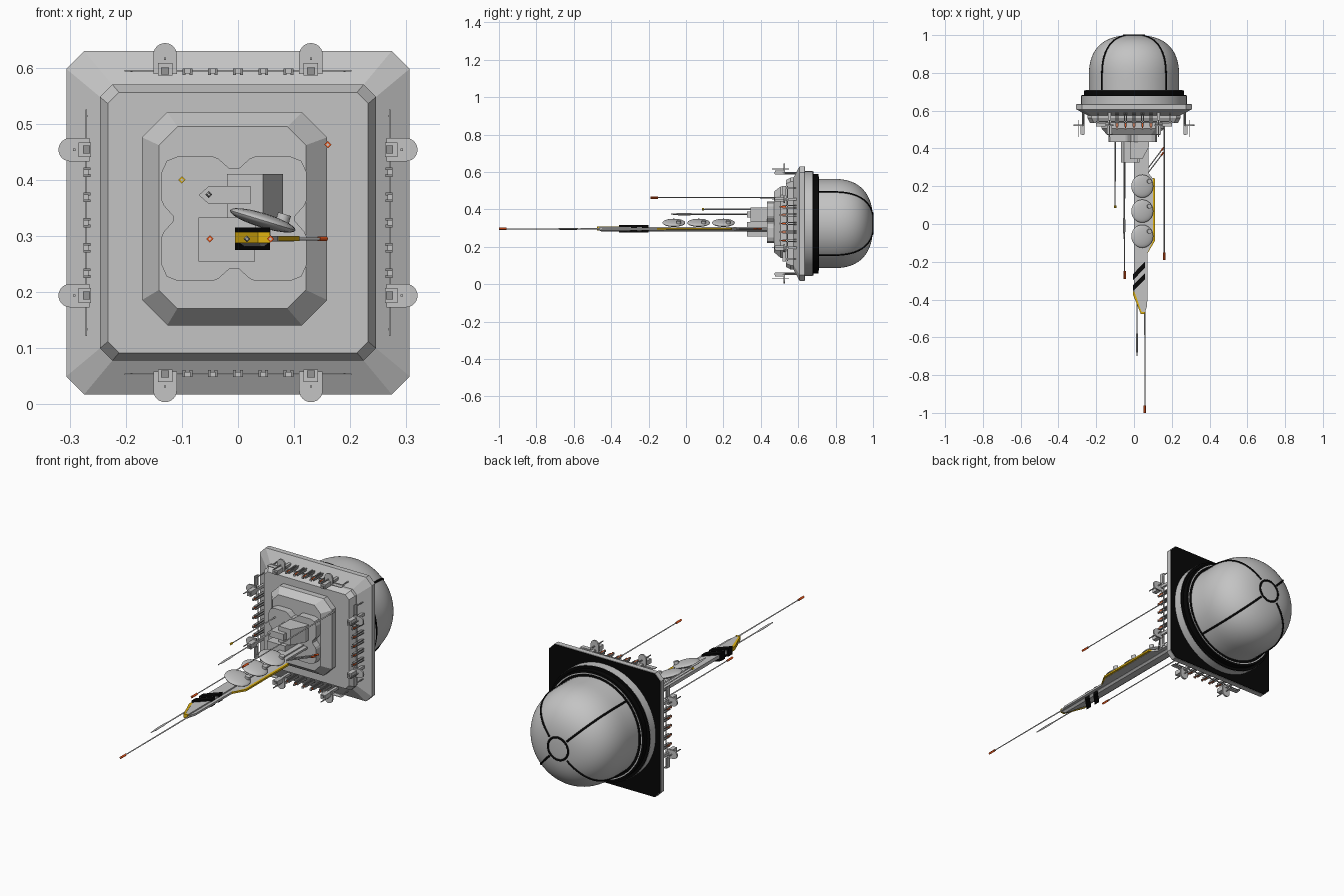
import bpy, bmesh, math
from mathutils import Matrix, Vector

cube = bpy.data.objects.get("Cube")
if cube:
    bpy.data.objects.remove(cube, do_unlink=True)


def material(name, r, g, b):
    m = bpy.data.materials.new(name)
    m.use_nodes = True
    m.diffuse_color = (r, g, b, 1)
    m.node_tree.nodes["Principled BSDF"].inputs["Base Color"].default_value = (r, g, b, 1)
    return m


GREY = material("light grey", .55, .55, .55)
MID = material("mid grey", .3, .3, .3)
BLACK = material("black", .002, .002, .002)
YELLOW = material("yellow", .75, .45, .005)
ORANGE = material("orange", .8, .09, .01)
CZ = .324  # height of the hull axis


def finish(name, bm, mat, xf=None, smooth=False):
    bmesh.ops.remove_doubles(bm, verts=bm.verts, dist=1e-5)
    bmesh.ops.recalc_face_normals(bm, faces=bm.faces)
    me = bpy.data.meshes.new(name)
    bm.to_mesh(me)
    bm.free()
    ob = bpy.data.objects.new(name, me)
    bpy.context.collection.objects.link(ob)
    me.materials.append(mat)
    if xf:
        ob.matrix_world = xf
    if smooth:
        bpy.ops.object.select_all(action="DESELECT")
        ob.select_set(True)
        bpy.context.view_layer.objects.active = ob
        bpy.ops.object.shade_smooth_by_angle(angle=math.radians(35))
    return ob


def loft(name, rings, mat, xf=None, smooth=False):
    """Skin a stack of rings with equal point counts and cap both ends."""
    bm = bmesh.new()
    vs = [[bm.verts.new(p) for p in ring] for ring in rings]
    n = len(vs[0])
    for a, b in zip(vs, vs[1:]):
        for i in range(n):
            j = (i + 1) % n
            bm.faces.new((a[i], a[j], b[j], b[i]))
    bm.faces.new(vs[0])
    bm.faces.new(vs[-1])
    return finish(name, bm, mat, xf, smooth)


def at_y(pts, y):
    return [(x, y, z) for x, z in pts]


def at_z(pts, z):
    return [(x, y, z) for x, y in pts]


def rect(x0, x1, z0, z1):
    return [(x0, z0), (x1, z0), (x1, z1), (x0, z1)]


def box(name, x0, x1, y0, y1, z0, z1, mat, xf=None):
    r = rect(x0, x1, z0, z1)
    return loft(name, [at_y(r, y0), at_y(r, y1)], mat, xf)


def mirrored(quarter, cx, cz):
    """Repeat a quarter outline in all four quadrants."""
    q, r = quarter, quarter[::-1]
    pts = q + [(x, -z) for x, z in r] + [(-x, -z) for x, z in q] + [(-x, z) for x, z in r]
    return [(x + cx, z + cz) for x, z in pts]


def octagon(w, h, c, cx=0, cz=CZ):
    return mirrored([(w - c, h), (w, h - c)], cx, cz)


def lathe(name, profile, mat, x=0, z=CZ, seg=64, smooth=True):
    rings = []
    for r, y in profile:
        r = max(r, 2e-4)
        rings.append([(x + r * math.cos(2 * math.pi * i / seg), y,
                       z + r * math.sin(2 * math.pi * i / seg)) for i in range(seg)])
    return loft(name, rings, mat, None, smooth)


def tube(name, pts, r, mat, cyclic=False):
    cu = bpy.data.curves.new(name, "CURVE")
    cu.dimensions = "3D"
    cu.bevel_depth = r
    cu.bevel_resolution = 1
    cu.use_fill_caps = True
    sp = cu.splines.new("POLY")
    sp.points.add(len(pts) - 1)
    for p, c in zip(sp.points, pts):
        p.co = (*c, 1)
    sp.use_cyclic_u = cyclic
    cu.materials.append(mat)
    ob = bpy.data.objects.new(name, cu)
    bpy.context.collection.objects.link(ob)


# Dome with its seams and base rings
def dome_point(a):
    return (.239 * math.cos(a) ** .78, .775 + .225 * math.sin(a) ** .78)


arc = [dome_point(math.pi / 2 * i / 32) for i in range(32)] + [(0, 1)]
lathe("dome", [(.239, .68)] + arc, GREY)
cap_r = .055
seam = [(.239, .70)] + [p for p in arc if p[0] > cap_r]
for k in range(4):
    a = math.pi / 4 + k * math.pi / 2
    tube("dome_seam", [(r * math.cos(a), y, CZ + r * math.sin(a)) for r, y in seam], .005, BLACK)
cap_y = min((abs(r - cap_r), y) for r, y in arc)[1]
tube("dome_cap_ring", [(cap_r * math.cos(i * math.pi / 16), cap_y, CZ + cap_r * math.sin(i * math.pi / 16))
                       for i in range(32)], .005, BLACK, True)
lathe("dome_collar", [(.28, .62), (.28, .677)], GREY)
lathe("dome_seal", [(.279, .676), (.279, .682), (.266, .682), (.266, .708), (.236, .708)], BLACK)
lathe("seal_trim", [(.256, .7), (.256, .7095), (.251, .7095), (.251, .7)], GREY)
lathe("seal_inner", [(.251, .7), (.251, .71), (.236, .71)], BLACK)

# Stepped hull plate and tiers
loft("hull_plate", [at_y(octagon(.306, .306, .032), .633), at_y(octagon(.306, .306, .032), .607),
                    at_y(octagon(.246, .246, .022), .575)], GREY)
loft("hull_back", [at_y(octagon(.304, .304, .031), y) for y in (.63, .636)], BLACK)
loft("hull_step", [at_y(octagon(.246, .246, .022), .58), at_y(octagon(.246, .246, .022), .56),
                   at_y(octagon(.232, .232, .02), .534)], GREY)
loft("upper_tier", [at_y(octagon(.165, .19, .045, -.006, .331), .54),
                    at_y(octagon(.165, .19, .045, -.006, .331), .505),
                    at_y(octagon(.131, .162, .033, -.01, .333), .47)], GREY)
lobe = [(.008, .089), (.028, .107), (.038, .111), (.1, .111), (.12, .103), (.129, .083),
        (.129, .032), (.125, .023), (.109, .005)]
loft("lobed_platform", [at_y(mirrored(lobe, -.007, .331), y) for y in (.48, .434)], GREY)

# Machinery blocks at the boom root
box("lower_block", -.07, .03, .325, .44, .255, .333, GREY)
loft("upper_block", [at_y(rect(-.02, .08, .333, .411), .44), at_y(rect(-.02, .08, .333, .411), .41),
                     at_y(rect(-.02, .045, .333, .411), .345)], GREY)
beak = [(-.07, .373), (-.052, .357), (.022, .357), (.022, .389), (-.052, .389)]
loft("beak_block", [at_y(beak, .44), at_y(beak, .325)], GREY)

# Boom: core, side flange, yellow edging
core = [(0, .45), (0, -.36), (.038, -.47), (.056, -.47), (.056, .45)]
keel = [(.012, .45), (.012, -.34), (.04, -.45), (.046, -.45), (.046, .45)]
loft("boom_core", [at_z(keel, .281), at_z(core, .289), at_z(core, .306)], GREY)
flange = [(.04, .45), (.04, -.47), (.058, -.47), (.07, -.43), (.072, -.15), (.1, -.09), (.1, .24), (.076, .27),
          (.076, .45)]
loft("boom_flange", [at_z(flange, z) for z in (.29, .3)], GREY)
edge = [(.072, -.155), (.11, -.09), (.11, .24), (.098, .245), (.098, -.088), (.07, -.14)]
loft("boom_yellow_edge", [at_z(edge, z) for z in (.291, .3)], YELLOW)
tip = [(-.005, -.355), (-.005, -.375), (.036, -.476), (.057, -.476), (.057, -.466), (.04, -.466), (.004, -.362)]
loft("boom_yellow_tip", [at_z(tip, z) for z in (.288, .307)], YELLOW)
for y in (-.265, -.325):
    band = [(-.005, y), (.057, y + .064), (.057, y + .032), (-.005, y - .032)]
    loft("boom_black_band", [at_z(band, z) for z in (.275, .315)], BLACK)

# Tilted lens dishes on the boom
for y in (.2, .068, -.065):
    xf = Matrix.Translation((.044, y, .328)) @ Matrix.Rotation(math.radians(17), 4, "Y")
    bm = bmesh.new()
    bmesh.ops.create_uvsphere(bm, u_segments=32, v_segments=12, radius=1)
    bmesh.ops.scale(bm, vec=Vector((.061, .061, .013)), verts=bm.verts)
    finish("dish", bm, GREY, xf, True)
    bm = bmesh.new()
    bmesh.ops.create_cone(bm, cap_ends=True, segments=16, radius1=.012, radius2=.012, depth=.016)
    finish("dish_knob", bm, GREY, xf @ Matrix.Translation((.034, .026, .014)), True)
    box("dish_stand", .03, .058, y - .014, y + .014, .3, .325, GREY)


# Antennas: x, z, root y, end y, tip colour, has a spindle
for x, z, y0, y1, tip_mat, spindle in (
        (.058, .295, -.44, -1, ORANGE, False), (.016, .295, -.36, -.7, GREY, True),
        (-.05, .295, .34, -.29, ORANGE, False), (-.052, .374, .34, -.08, GREY, True),
        (.16, .463, .52, -.19, ORANGE, False), (-.1, .4, .45, .085, YELLOW, False)):
    lathe("antenna", [(.004, y0), (.003, y1)], GREY, x, z, 4, False)
    if spindle:
        lathe("antenna_spindle", [(.002, y1), (.006, y1 + .04), (.006, y1 + .1), (.002, y1 + .14)],
              tip_mat, x, z, 4, False)
    else:
        n = .04 if tip_mat == ORANGE else .012
        lathe("antenna_tip", [(.0065, y1), (.0065, y1 + n)], tip_mat, x, z, 4, False)

# Angled struts beside the boom
for y in (.29, .265):
    a, b = Vector((.07, y, .295)), Vector((.157, y + .115, .295))
    tube("strut", [a, b], .003, GREY)
    tube("strut_tip", [a.lerp(b, .85), b], .0045, ORANGE)

# Edge fittings repeated on the four sides (local z points outward)
tongue = [(-.021, .265)] + [(-.021 * math.cos(math.pi * i / 12), .299 + .021 * math.sin(math.pi * i / 12))
                            for i in range(13)] + [(.021, .265)]
for k in range(4):
    xf = Matrix.Translation((0, 0, CZ)) @ Matrix.Rotation(k * math.pi / 2, 4, "Y")
    for s in (-1, 1):
        t = .13 * s
        move = xf @ Matrix.Translation((t, 0, 0))
        loft("lamp_shield", [at_y(tongue, .52), at_y(tongue, .528)], GREY, move)
        box("lamp_housing", -.013, .013, .475, .522, .262, .284, GREY, move)
        box("lamp_recess", -.007, .007, .472, .476, .264, .276, MID, move)
        box("lamp_arm", -.007, .007, .525, .6, .264, .276, GREY, move)
        box("lamp_whisker", -.002, .002, .46, .55, .29, .294, GREY, move)
        box("rail_blade", min(.15 * s, .202 * s), max(.15 * s, .202 * s), .515, .535, .269, .272, GREY, xf)
        box("rail_post", .19 * s - .002, .19 * s + .002, .53, .595, .268, .272, GREY, xf)
    box("rail", -.2, .2, .54, .545, .269, .272, GREY, xf)
    for t in (-.09, -.045, 0, .045, .09):
        move = xf @ Matrix.Translation((t, 0, 0))
        for s in (-.006, .006):
            box("bracket_prong", s - .0025, s + .0025, .515, .595, .263, .275, MID, move)
        box("bracket_light", -.003, .003, .505, .535, .268, .274, ORANGE, move)
        box("bracket_cap", -.005, .005, .501, .506, .266, .275, GREY, move)
